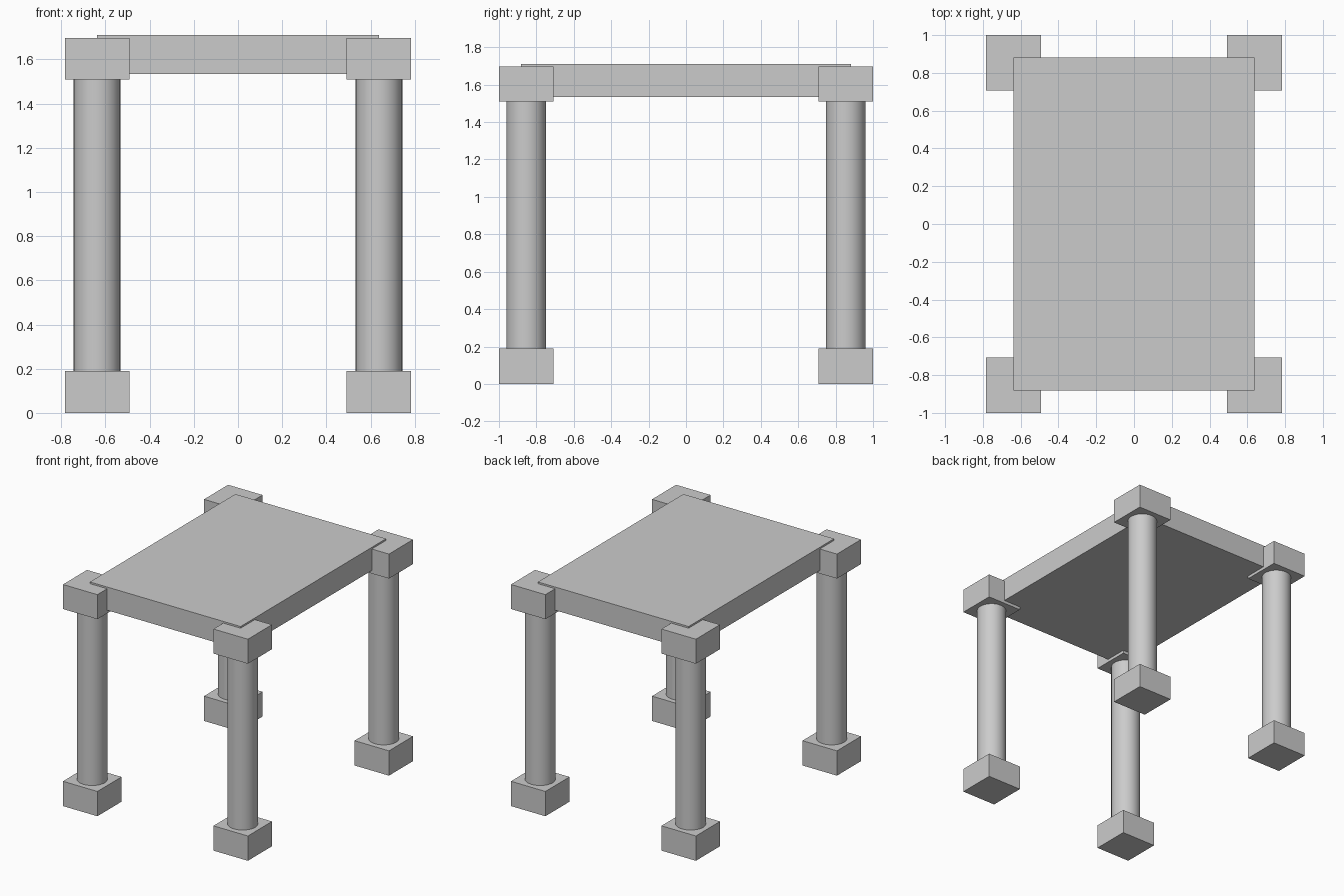
import bpy

if "Cube" in bpy.data.objects:
    bpy.data.objects.remove(bpy.data.objects["Cube"])


def box(name, center, size):
    bpy.ops.mesh.primitive_cube_add(size=1, location=center)
    ob = bpy.context.object
    ob.name = name
    ob.scale = size
    bpy.ops.object.transform_apply(location=False, rotation=False, scale=True)
    return ob


def column(name, x, y, z0, z1, radius):
    bpy.ops.mesh.primitive_cylinder_add(vertices=32, radius=radius, depth=z1 - z0,
                                        location=(x, y, (z0 + z1) / 2))
    ob = bpy.context.object
    ob.name = name
    bpy.ops.object.shade_smooth_by_angle()
    return ob


X, Y = 0.638, 0.854      # leg centres
W, H = 0.292, 0.19       # block width and height
TOP = 1.51               # underside of the upper blocks

# Four legs: foot block, round column, corner block
for side, sx in (("left", -1), ("right", 1)):
    for end, sy in (("front", -1), ("back", 1)):
        x, y = sx * X, sy * Y
        tag = f"{end}_{side}"
        box(f"{tag}_foot", (x, y, H / 2), (W, W, H))
        column(f"{tag}_column", x, y, H, TOP, 0.106)
        box(f"{tag}_corner_block", (x, y, TOP + H / 2 - 0.001), (W, W, H - 0.002))

# Thick slab resting into the corner blocks
box("table_top", (0, 0, 1.622), (1.278, 1.762, 0.178))
